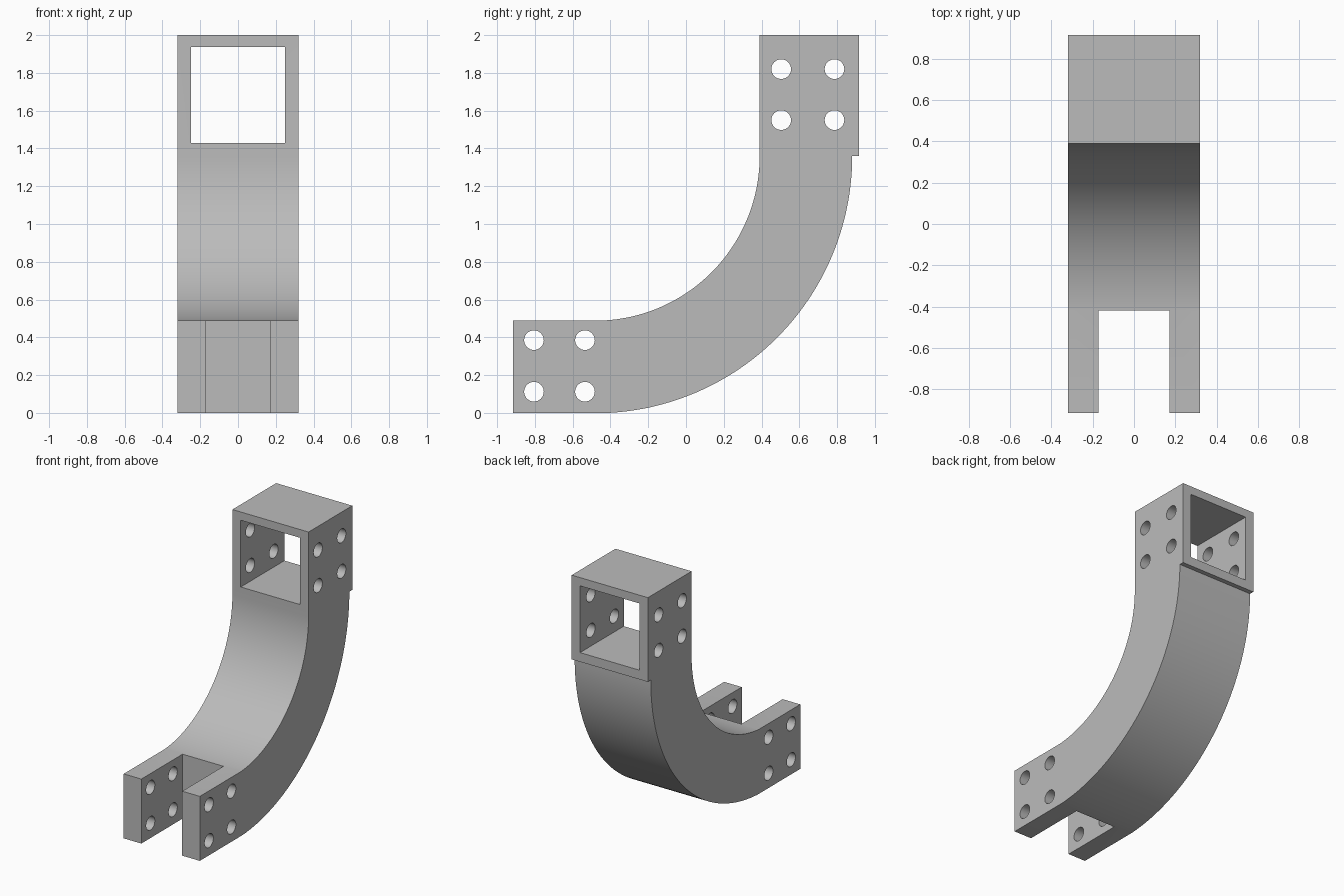
import bpy, bmesh, math

cube = bpy.data.objects.get("Cube")
if cube:
    bpy.data.objects.remove(cube, do_unlink=True)

gray = bpy.data.materials.new("plain gray")
gray.use_nodes = True
color = (0.5, 0.5, 0.5, 1)
gray.diffuse_color = color
gray.node_tree.nodes["Principled BSDF"].inputs["Base Color"].default_value = color

HALF = 0.32                     # half the width
CY, CZ = -0.482, 1.36           # centre of both bends
R_IN, R_OUT = 0.872, 1.362
FRONT, BACK, FORK = -0.915, 0.915, -0.42


def add_object(name, bm):
    bmesh.ops.recalc_face_normals(bm, faces=bm.faces)
    mesh = bpy.data.meshes.new(name)
    bm.to_mesh(mesh)
    bm.free()
    mesh.materials.append(gray)
    obj = bpy.data.objects.new(name, mesh)
    bpy.context.collection.objects.link(obj)
    return obj


def arc(radius, y_start, steps=48):
    """Arc from y_start up to the vertical tangent."""
    a0 = -math.acos((y_start - CY) / radius)
    return [(CY + radius * math.cos(a0 * (1 - i / steps)),
             CZ + radius * math.sin(a0 * (1 - i / steps))) for i in range(steps + 1)]


def box(name, x, y, z):
    bm = bmesh.new()
    bmesh.ops.create_cube(bm, size=1)
    for v in bm.verts:
        for axis, (lo, hi) in enumerate((x, y, z)):
            v.co[axis] = lo if v.co[axis] < 0 else hi
    return add_object(name, bm)


def cut(target, cutter):
    cutter.hide_render = True
    mod = target.modifiers.new(cutter.name, 'BOOLEAN')
    mod.operation = 'DIFFERENCE'
    mod.solver = 'EXACT'
    mod.object = cutter
    bpy.context.view_layer.objects.active = target
    bpy.ops.object.modifier_apply(modifier=mod.name)
    bpy.data.objects.remove(cutter, do_unlink=True)


# Bracket body: side profile extruded across the width
outline = [(FRONT, 0)] + arc(R_OUT, -0.40)
outline += [(BACK, CZ), (BACK, 2), (CY + R_IN, 2)]
outline += arc(R_IN, FORK)[::-1] + [(FRONT, 0.49)]
bm = bmesh.new()
face = bm.faces.new([bm.verts.new((-HALF, y, z)) for y, z in outline])
extruded = bmesh.ops.extrude_face_region(bm, geom=[face])["geom"]
bmesh.ops.translate(bm, vec=(2 * HALF, 0, 0),
                    verts=[g for g in extruded if isinstance(g, bmesh.types.BMVert)])
bracket = add_object("curved_bracket", bm)

# Fork slot and square socket
cut(bracket, box("slot_cutter", (-0.172, 0.172), (-1.2, FORK), (-0.3, 0.8)))
cut(bracket, box("socket_cutter", (-0.25, 0.25), (0.1, 1.2), (1.43, 1.937)))

# Bolt holes, four at each end
holes = [(y, z) for y in (-0.805, -0.535) for z in (0.112, 0.385)]
holes += [(y, z) for y in (0.504, 0.786) for z in (1.55, 1.82)]
for y, z in holes:
    bpy.ops.mesh.primitive_cylinder_add(vertices=32, radius=0.052, depth=1,
                                        location=(0, y, z), rotation=(0, math.pi / 2, 0))
    drill = bpy.context.object
    drill.name = "hole_cutter"
    drill.data.materials.append(gray)
    cut(bracket, drill)

# Smooth bends and holes, sharp edges kept
bpy.ops.object.select_all(action='DESELECT')
bracket.select_set(True)
bpy.context.view_layer.objects.active = bracket
bpy.ops.object.shade_smooth_by_angle(angle=math.radians(25))
